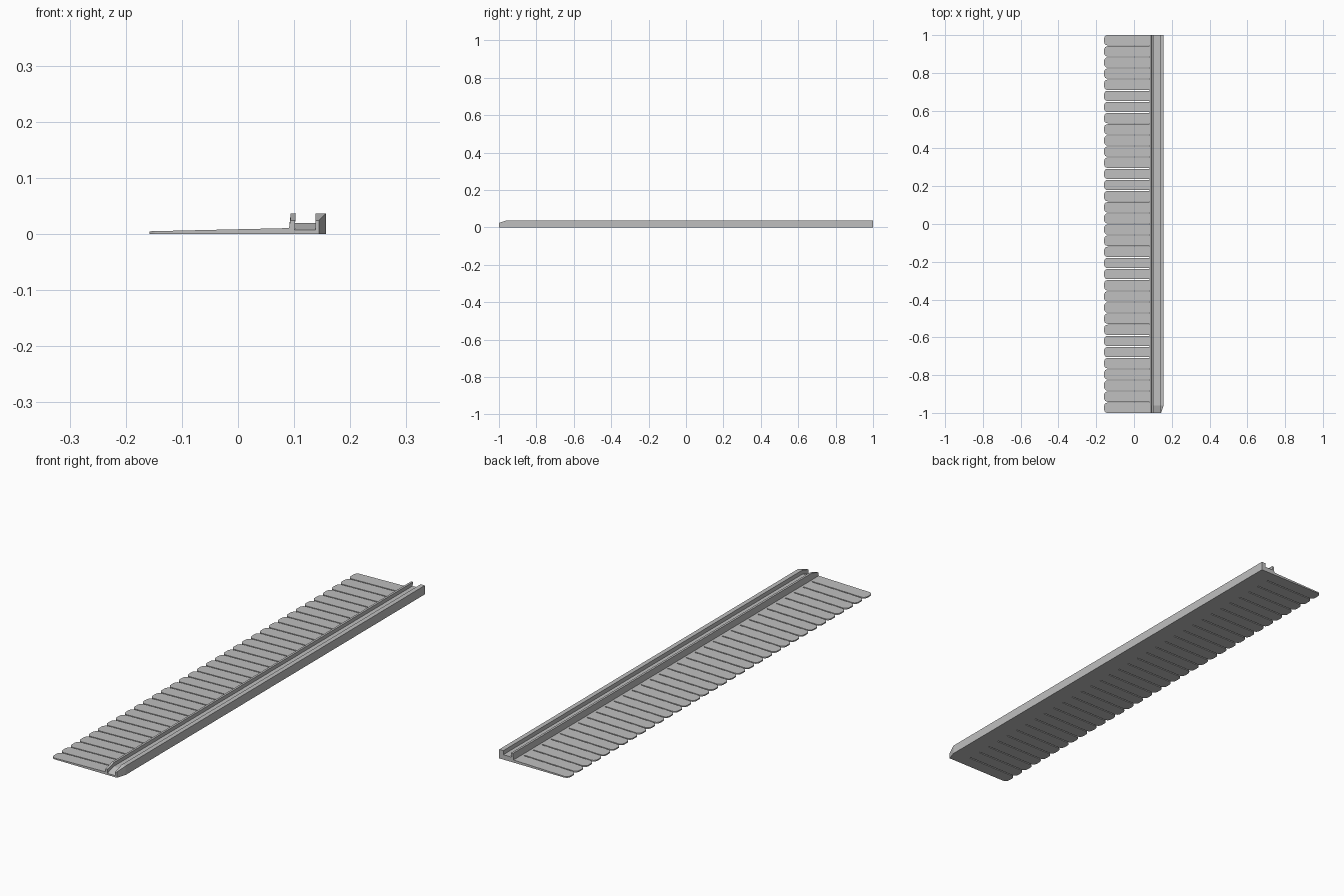
import bpy, bmesh, math

cube = bpy.data.objects.get("Cube")
if cube:
    bpy.data.objects.remove(cube, do_unlink=True)

grey = bpy.data.materials.new("light_grey")
grey.use_nodes = True
colour = (0.52, 0.52, 0.52, 1)
grey.diffuse_color = colour
grey.node_tree.nodes["Principled BSDF"].inputs["Base Color"].default_value = colour

TIP, ROOT = -0.158, 0.082
COUNT, GAP = 34, 0.005
PITCH = (2 + GAP) / COUNT


def loft(name, rings):
    """Solid through matching rings of points, closed by end caps."""
    bm = bmesh.new()
    loops = [[bm.verts.new(p) for p in ring] for ring in rings]
    n = len(loops[0])
    for a, b in zip(loops, loops[1:]):
        for i in range(n):
            j = (i + 1) % n
            bm.faces.new((a[i], a[j], b[j], b[i]))
    bm.faces.new(loops[0])
    bm.faces.new(loops[-1])
    bmesh.ops.recalc_face_normals(bm, faces=bm.faces)
    mesh = bpy.data.meshes.new(name)
    bm.to_mesh(mesh)
    bm.free()
    mesh.materials.append(grey)
    obj = bpy.data.objects.new(name, mesh)
    bpy.context.collection.objects.link(obj)
    return obj


def top_height(x):
    """Wedge thickness, thin at the tip and thicker at the root."""
    return 0.005 + 0.0055 * (x - TIP) / (ROOT - TIP)


def finger_outline(y0, y1, radius=0.018, steps=6):
    """Plan of a finger with two rounded tip corners."""
    pts = [(ROOT, y0), (ROOT, y1)]
    for centre, start in ((y1 - radius, 90), (y0 + radius, 180)):
        for k in range(steps + 1):
            a = math.radians(start + 90 * k / steps)
            pts.append((TIP + radius + radius * math.cos(a),
                        centre + radius * math.sin(a)))
    return pts


# Row of tapered fingers separated by narrow slots
for i in range(COUNT):
    y0 = -1 + i * PITCH
    plan = finger_outline(y0, y0 + PITCH - GAP)
    loft(f"finger_{i + 1}", [[(x, y, 0) for x, y in plan],
                             [(x, y, top_height(x)) for x, y in plan]])


# Channel rail with a lip, an outer wall and a bevelled entry at the front
def rail_section(y, outer, top, floor, lean):
    profile = [(ROOT, 0), (outer, 0), (outer, top), (0.138, top),
               (0.138, floor), (0.101, floor), (0.101 + lean, top),
               (0.092 + lean, top), (0.091, 0.011), (ROOT, 0.0105)]
    return [(x, y, z) for x, z in profile]


loft("channel_rail", [
    rail_section(-1, 0.144, 0.024, 0.007, 0.001),
    rail_section(-0.96, 0.157, 0.037, 0.02, 0.002),
    rail_section(1, 0.157, 0.037, 0.02, 0.002),
])
